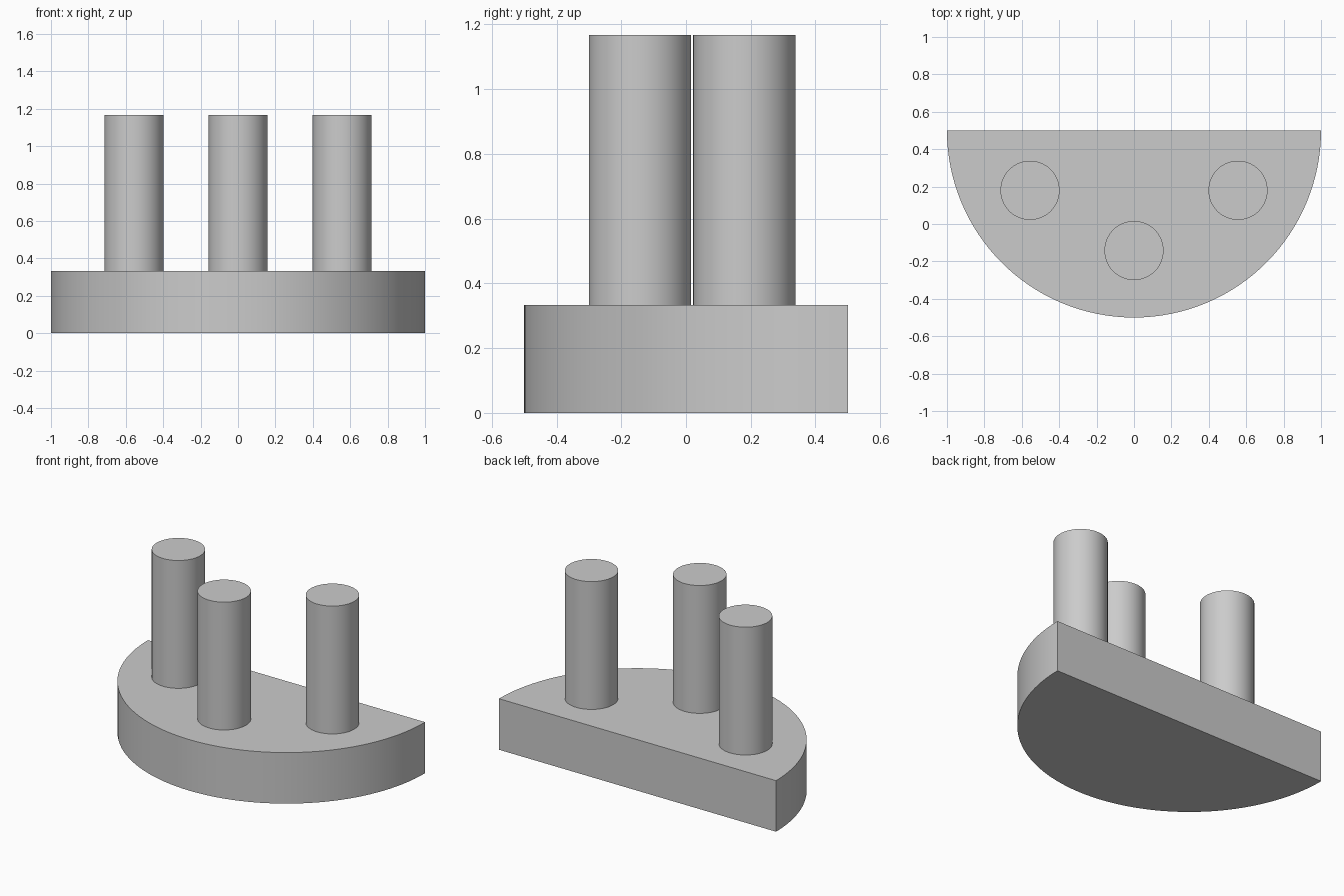
import bpy, bmesh, math

if "Cube" in bpy.data.objects:
    bpy.data.objects.remove(bpy.data.objects["Cube"])

grey = bpy.data.materials.new("light_grey")
grey.diffuse_color = (0.6, 0.6, 0.6, 1)
grey.use_nodes = True
grey.node_tree.nodes["Principled BSDF"].inputs["Base Color"].default_value = grey.diffuse_color

BASE_H, TOP = 0.333, 1.167


def extruded(name, outline, z0, z1):
    """Solid prism from a counter-clockwise outline, smooth round its curved wall."""
    bm = bmesh.new()
    face = bm.faces.new([bm.verts.new((x, y, z0)) for x, y in outline])
    top = bmesh.ops.extrude_face_region(bm, geom=[face], use_keep_orig=True)["geom"]
    bmesh.ops.translate(bm, vec=(0, 0, z1 - z0),
                        verts=[v for v in top if isinstance(v, bmesh.types.BMVert)])
    bmesh.ops.recalc_face_normals(bm, faces=bm.faces)
    mesh = bpy.data.meshes.new(name)
    bm.to_mesh(mesh)
    bm.free()
    mesh.materials.append(grey)
    obj = bpy.data.objects.new(name, mesh)
    bpy.context.collection.objects.link(obj)
    bpy.ops.object.select_all(action='DESELECT')
    obj.select_set(True)
    bpy.context.view_layer.objects.active = obj
    bpy.ops.object.shade_smooth_by_angle(angle=math.radians(30))
    return obj


def arc(cx, cy, r, start, sweep, count):
    return [(cx + r * math.cos(start + sweep * i / count),
             cy + r * math.sin(start + sweep * i / count)) for i in range(count)]


# Half-disc base, flat side at the back
half_disc = arc(0, 0.5, 1, math.pi, math.pi, 64) + [(1, 0.5)]
extruded("base", half_disc, 0, BASE_H)

# Three round pins standing on the base
for name, x, y in (("left_pin", -0.556, 0.18), ("right_pin", 0.556, 0.18),
                   ("front_pin", 0, -0.142)):
    extruded(name, arc(x, y, 0.158, 0, 2 * math.pi, 64), BASE_H, TOP)
